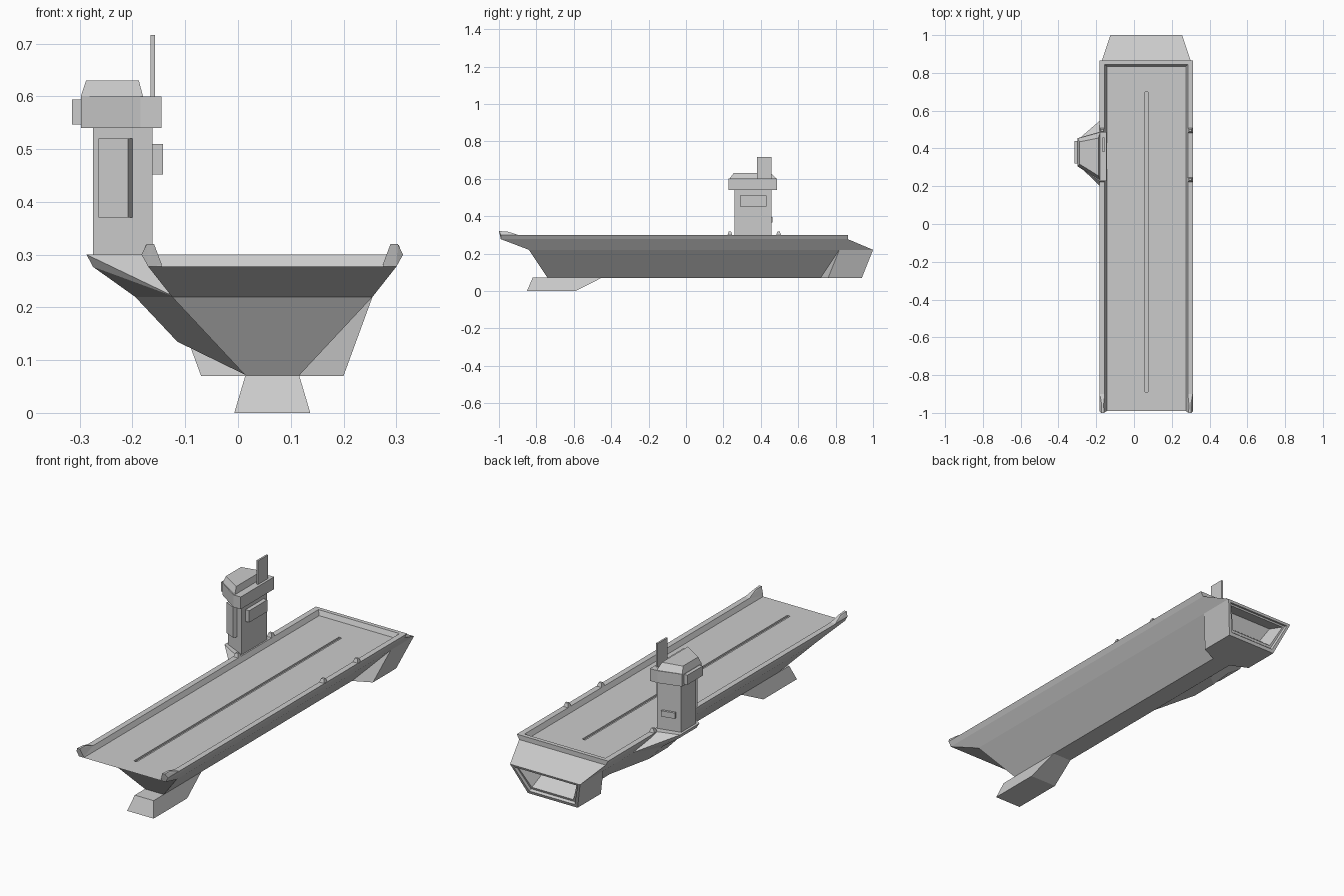
import bpy, bmesh
from mathutils import Vector

if "Cube" in bpy.data.objects:
    bpy.data.objects.remove(bpy.data.objects["Cube"])

CX = 0.065  # centre line of the hull


def finish(name, bm):
    bmesh.ops.remove_doubles(bm, verts=bm.verts, dist=1e-4)
    bmesh.ops.recalc_face_normals(bm, faces=bm.faces)
    me = bpy.data.meshes.new(name)
    bm.to_mesh(me)
    bm.free()
    ob = bpy.data.objects.new(name, me)
    bpy.context.collection.objects.link(ob)
    return ob


def loft_bm(rings):
    bm = bmesh.new()
    loops = [[bm.verts.new(p) for p in r] for r in rings]
    n = len(loops[0])
    for a, b in zip(loops, loops[1:]):
        for i in range(n):
            j = (i + 1) % n
            bm.faces.new((a[i], a[j], b[j], b[i]))
    bm.faces.new(loops[0])
    bm.faces.new(loops[-1])
    bmesh.ops.remove_doubles(bm, verts=bm.verts, dist=1e-4)
    bmesh.ops.recalc_face_normals(bm, faces=bm.faces)
    return bm


def loft(name, rings):
    return finish(name, loft_bm(rings))


def plan(points, z):
    return [(x, y, z) for x, y in points]


def prism(name, points, z0, z1):
    return loft(name, [plan(points, z0), plan(points, z1)])


def rect(x0, x1, y0, y1):
    return [(x0, y0), (x1, y0), (x1, y1), (x0, y1)]


def box(name, x0, x1, y0, y1, z0, z1):
    return prism(name, rect(x0, x1, y0, y1), z0, z1)


def convex(name, points):
    bm = bmesh.new()
    for p in points:
        bm.verts.new(p)
    res = bmesh.ops.convex_hull(bm, input=bm.verts)
    loose = [v for v in res["geom_interior"] if isinstance(v, bmesh.types.BMVert)]
    bmesh.ops.delete(bm, geom=loose, context="VERTS")
    bmesh.ops.dissolve_limit(bm, angle_limit=0.02, verts=bm.verts, edges=bm.edges)
    return finish(name, bm)


def mirrored_ring(side, z):
    right = [(CX + h, y, z) for h, y in side]
    left = [(CX - h, y, z) for h, y in reversed(side)]
    return right + left


# Hull: V-shaped body widening into a blunt stern block
bm = loft_bm([
    mirrored_ring([(.235, -.99), (.235, .82), (.235, .82), (.235, .865)], .277),
    mirrored_ring([(.19, -.84), (.19, .82), (.19, .82), (.19, 1.0)], .22),
    mirrored_ring([(.05, -.74), (.05, .72), (.135, .76), (.135, .94)], .07),
])
# Stern opening: shallow frame, then deep tapered recess
stern = max((f for f in bm.faces if f.calc_center_median().z < .2), key=lambda f: f.normal.y)
for thick, depth in ((.02, 0), (.005, -.012), (.014, 0), (.025, -.07)):
    bmesh.ops.inset_individual(bm, faces=[stern], thickness=thick, depth=depth)
hull = finish("hull", bm)

# Long centre slot in the deck
cutter = box("slot_cutter", CX - .008, CX + .008, -.89, .70, .268, .30)
cutter.hide_render = True
cutter.hide_set(True)
mod = hull.modifiers.new("slot", "BOOLEAN")
mod.object = cutter
mod.operation = "DIFFERENCE"
mod.solver = "EXACT"

# Deck rails, bow horns and rail bollards on both sides
rail = [(.235, .277), (.248, .30), (.22, .30), (.209, .277)]
for s, side in ((1, "right"), (-1, "left")):
    loft("deck_rail_" + side, [[(CX + s * h, y, z) for h, z in rail] for y in (-.99, .865)])
    convex("bow_horn_" + side,
           [(CX + s * h, y, z) for h, y, z in (
               (.209, -.99, .28), (.235, -.99, .277), (.248, -.99, .30),
               (.22, -.90, .30), (.246, -.90, .30),
               (.224, -1.0, .32), (.238, -1.0, .32), (.226, -.955, .318), (.236, -.955, .318))])
    for i, y in enumerate((.235, .495)):
        x = CX + s * .233
        loft(f"bollard_{side}_{i}", [plan(rect(x - .014, x + .014, y - .013, y + .013), .298),
                                     plan(rect(x - .007, x + .007, y - .006, y + .006), .318)])
lip = [(.865, .277), (.865, .30), (.845, .30), (.835, .277)]
loft("deck_rear_lip", [[(CX + h, y, z) for y, z in lip] for h in (-.235, .235)])

# Keel foot under the bow
loft("keel_foot", [plan(rect(CX - .072, CX + .072, -.85, -.59), 0),
                   plan(rect(CX - .051, CX + .051, -.82, -.45), .071)])

# Side sponson carrying the tower
upper = [(-.17, .235), (-.287, .305), (-.287, .455), (-.17, .49)]
under = [(-.165, .24), (-.275, .31), (-.275, .45), (-.165, .485)]
knuckle = [(-.195, .22, .30), (-.195, .22, .46)]
knuckle = [(x, y, z) for x, z, y in knuckle]
convex("sponson_upper", plan(upper, .30) + plan(under, .277) + knuckle
       + [(-.12, .14, .22), (-.12, .60, .22)])
convex("sponson_lower", knuckle + [(-.115, .31, .135), (-.115, .45, .135),
                                   (-.12, .14, .22), (-.12, .60, .22),
                                   (.016, .16, .071), (.016, .58, .071)])

# Control tower shaft
tower = [(-.162, .26), (-.275, .315), (-.275, .43), (-.162, .457)]
prism("tower", tower, .295, .545)


# Raised panels lying on the slanted tower faces
def wall_panel(name, a, b, x0, x1, z0, z1, t):
    a, b = Vector(a), Vector(b)
    d = (b - a).normalized()
    n = Vector((d.y, -d.x))
    if n.dot(a - Vector((-.2, .36))) < 0:
        n = -n
    p, q = (a + d * ((x - a.x) / d.x) for x in (x0, x1))
    prism(name, [p - n * .004, q - n * .004, q + n * t, p + n * t], z0, z1)


wall_panel("tower_front_panel", tower[0], tower[1], -.20, -.256, .37, .52, .02)
wall_panel("tower_back_panel", tower[3], tower[2], -.185, -.25, .367, .395, .012)
box("tower_deck_panel", -.165, -.142, .29, .43, .452, .51)

# Bridge cap with sloped roof, side box and mast
cap = [(-.145, .228), (-.185, .228), (-.298, .305), (-.298, .455), (-.185, .487), (-.145, .487)]
prism("bridge_cap", cap, .54, .60)
loft("bridge_roof", [plan([(-.18, .232), (-.298, .307), (-.298, .453), (-.18, .485)], .60),
                     plan([(-.188, .255), (-.288, .317), (-.288, .435), (-.188, .455)], .63)])
box("bridge_side_box", -.315, -.295, .32, .44, .547, .594)
box("mast", -.166, -.157, .38, .457, .595, .716)
